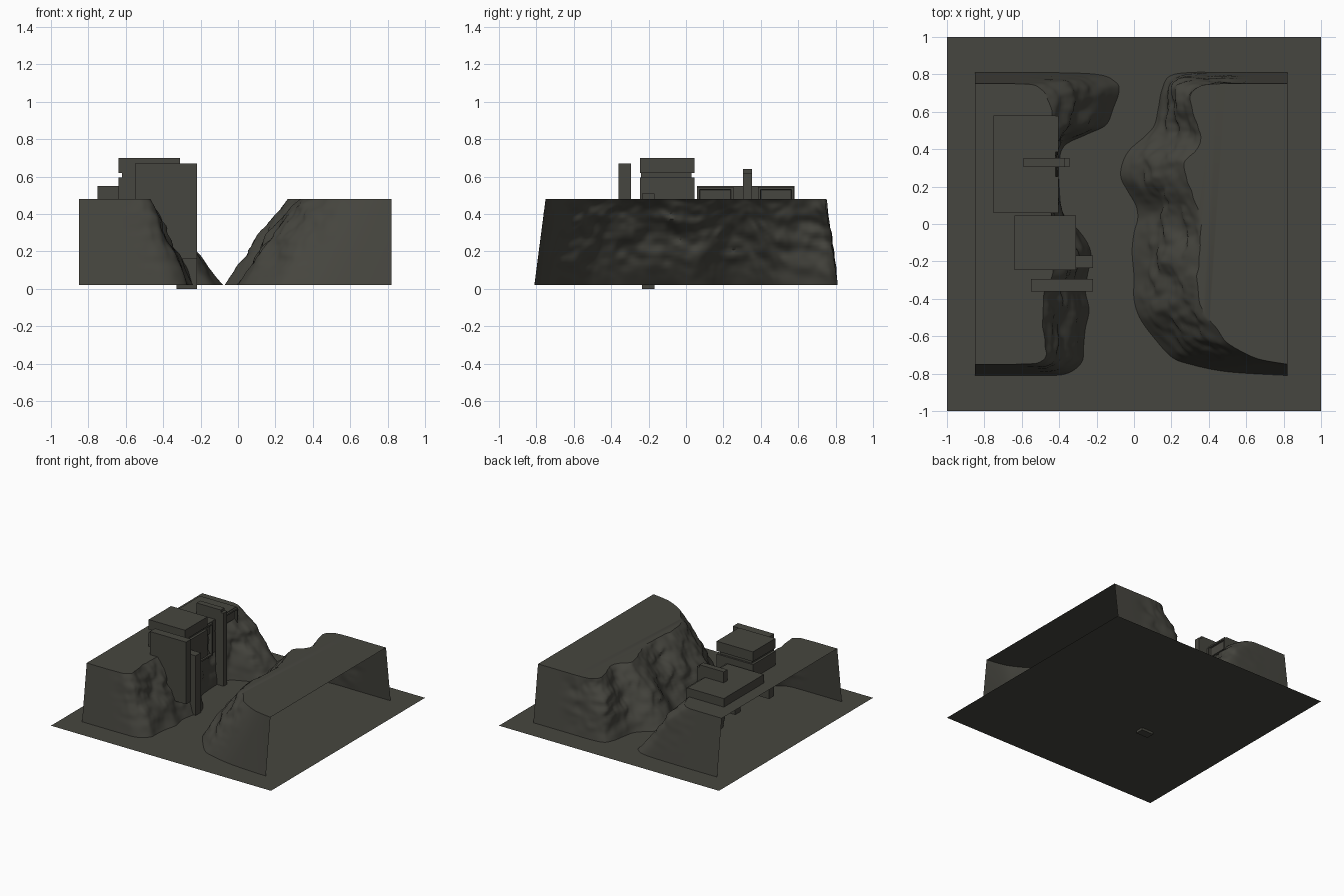
import bpy, bmesh, math
from mathutils import Vector, noise

if "Cube" in bpy.data.objects:
    bpy.data.objects.remove(bpy.data.objects["Cube"])

stone = bpy.data.materials.new("dark_olive_grey")
stone.diffuse_color = (0.062, 0.061, 0.050, 1)
stone.use_nodes = True
stone.node_tree.nodes["Principled BSDF"].inputs["Base Color"].default_value = stone.diffuse_color


def finish(name, bm, smooth=False):
    bmesh.ops.recalc_face_normals(bm, faces=bm.faces)
    me = bpy.data.meshes.new(name)
    bm.to_mesh(me)
    bm.free()
    me.materials.append(stone)
    ob = bpy.data.objects.new(name, me)
    bpy.context.collection.objects.link(ob)
    if smooth:
        bpy.ops.object.select_all(action='DESELECT')
        ob.select_set(True)
        bpy.context.view_layer.objects.active = ob
        bpy.ops.object.shade_smooth_by_angle(angle=math.radians(35))
    return ob


def box(name, x0, x1, y0, y1, z0, z1, window=0):
    bm = bmesh.new()
    bmesh.ops.create_cube(bm, size=1)
    for v in bm.verts:
        v.co = ((x0 + x1) / 2 + v.co.x * (x1 - x0),
                (y0 + y1) / 2 + v.co.y * (y1 - y0),
                (z0 + z1) / 2 + v.co.z * (z1 - z0))
    if window:  # recessed opening in the valley-side face
        bm.normal_update()
        face = [f for f in bm.faces if f.normal.x > 0.9]
        bmesh.ops.inset_region(bm, faces=face, thickness=window, depth=0)
        bmesh.ops.inset_region(bm, faces=face, thickness=0.008, depth=-0.03)
    return finish(name, bm)


def spline(points, steps):
    out = []
    n = len(points)
    for i in range(n - 1):
        p = [points[min(max(i + k, 0), n - 1)] for k in (-1, 0, 1, 2)]
        for s in range(steps):
            t = s / steps
            out.append([0.5 * (2 * b + (c - a) * t + (2 * a - 5 * b + 4 * c - d) * t * t
                               + (3 * b - a - 3 * c + d) * t ** 3)
                        for a, b, c, d in zip(*p)])
    return out + [list(points[-1])]


def cliff(name, points, levels=30, steps=9):
    """Open shell lofted from a foot line to a rim line; points hold foot x, y, rim x, y."""
    outer = points[0][0]
    bm = bmesh.new()
    rows = []
    for bx, by, tx, ty in spline(points, steps):
        foot, rim = Vector((bx, by, 0.02)), Vector((tx, ty, 0.48))
        out = Vector((bx - tx, by - ty, 0)).normalized()
        rough = min(1, max(0, (abs(tx - outer) - 0.2) / 0.2))
        row = []
        for k in range(levels + 1):
            t = k / levels
            p = foot.lerp(rim, t)
            p.z = 0.02 + 0.46 * (t + 0.12 * rough * math.sin(math.pi * t) * t)
            p.z = min(p.z, 0.48)
            q = Vector((p.x * 6, p.y * 6, p.z * 5))
            big = noise.fractal(q, 1.0, 2.0, 3)
            ledge = noise.noise(Vector((p.x * 9, p.y * 9 + p.z * 6, p.z * 18)))
            p += out * rough * math.sin(math.pi * t * 0.85) * (0.035 * big + 0.018 * ledge)
            row.append(bm.verts.new(p))
        rows.append(row)
    for a, b in zip(rows, rows[1:]):
        for k in range(levels):
            bm.faces.new((a[k], b[k], b[k + 1], a[k + 1]))
    bm.faces.new([r[-1] for r in rows])  # flat plateau; the outer side stays open
    return finish(name, bm, True)


# ground sheet
bm = bmesh.new()
bmesh.ops.create_grid(bm, x_segments=1, y_segments=1, size=1)
for v in bm.verts:
    v.co.z = 0.02
finish("ground_sheet", bm)

# left cliff, back to front
cliff("left_cliff", [
    (-.85, .81, -.85, .75), (-.5, .81, -.62, .75), (-.2, .80, -.53, .745),
    (-.1, .76, -.49, .72), (-.08, .71, -.46, .68), (-.11, .62, -.44, .62),
    (-.15, .53, -.44, .56), (-.25, .48, -.45, .50), (-.37, .42, -.46, .44),
    (-.40, .33, -.46, .34), (-.40, .2, -.45, .2), (-.38, .06, -.45, .06),
    (-.30, -.03, -.43, -.03), (-.25, -.10, -.42, -.10), (-.23, -.17, -.42, -.17),
    (-.25, -.28, -.44, -.28), (-.26, -.36, -.47, -.36), (-.24, -.46, -.48, -.45),
    (-.26, -.56, -.49, -.54), (-.27, -.66, -.48, -.63), (-.28, -.74, -.47, -.70),
    (-.36, -.80, -.51, -.74), (-.5, -.81, -.6, -.75), (-.85, -.81, -.85, -.75)])

# right cliff, front to back
cliff("right_cliff", [
    (.82, -.81, .82, -.75), (.5, -.79, .66, -.72), (.3, -.75, .54, -.66),
    (.2, -.71, .46, -.60), (.1, -.60, .40, -.51), (.03, -.50, .36, -.43),
    (0, -.40, .34, -.36), (0, -.28, .34, -.27), (-.01, -.15, .35, -.15),
    (0, -.05, .36, -.05), (.02, .03, .37, .03), (.01, .10, .35, .10),
    (-.03, .17, .31, .17), (-.07, .25, .28, .25), (-.06, .33, .28, .33),
    (-.02, .40, .33, .39), (.06, .47, .36, .46), (.11, .53, .34, .53),
    (.13, .62, .31, .61), (.15, .72, .30, .68), (.19, .79, .33, .73),
    (.3, .81, .40, .75), (.5, .81, .55, .75), (.82, .81, .82, .75)])

# long low building with two window bays and a tall fin
box("long_roof", -.75, -.42, .06, .58, .46, .55)
for side, y0 in (("near", .06), ("far", .385)):
    box(side + "_window_bay", -.50, -.405, y0, y0 + .193, .28, .545, window=.018)
box("bay_link", -.50, -.425, .25, .39, .28, .545)
box("long_fin_top", -.59, -.37, .305, .353, .45, .64)
box("long_fin_post", -.42, -.345, .305, .353, .02, .62)

# tower: block, narrow neck and cap
box("tower_block", -.64, -.31, -.245, .045, .38, .595)
box("tower_neck", -.62, -.33, -.24, .03, .59, .625)
box("tower_cap", -.64, -.31, -.245, .045, .62, .70)

# wall slab and valley post beside the tower
box("wall_slab", -.55, -.22, -.36, -.293, .16, .67)
box("valley_post", -.33, -.22, -.235, -.168, 0, .51)
